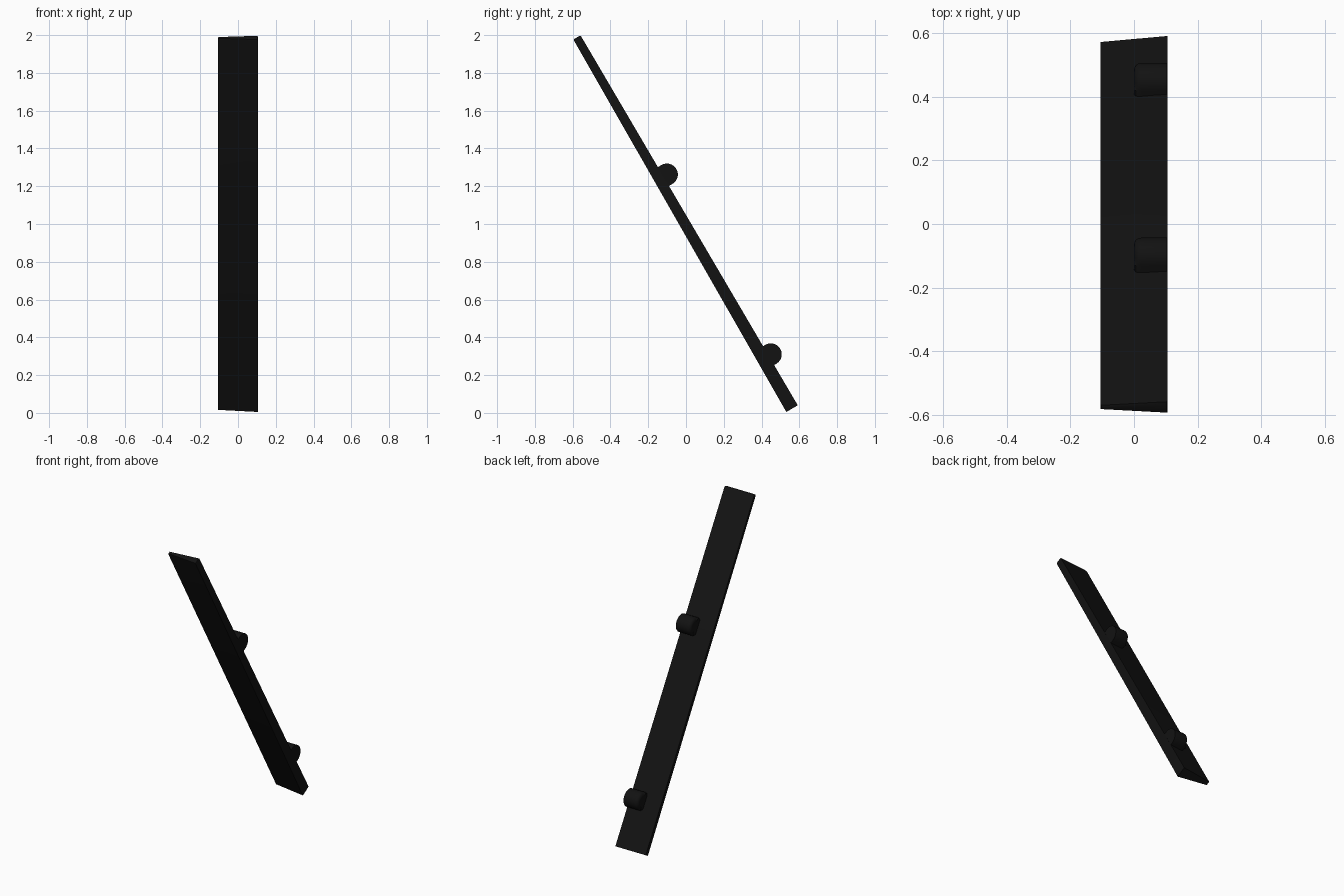
import bpy, bmesh, math
from mathutils import Vector

if "Cube" in bpy.data.objects:
    bpy.data.objects.remove(bpy.data.objects["Cube"])

mat = bpy.data.materials.new("black")
mat.diffuse_color = (0.006, 0.006, 0.006, 1)
mat.use_nodes = True
mat.node_tree.nodes["Principled BSDF"].inputs["Base Color"].default_value = mat.diffuse_color

HALF_W = 0.105
top = Vector((0, -0.5775, 1.988))
bottom = Vector((0, 0.5615, 0.0225))
along = (top - bottom).normalized()          # up the bar
out = Vector((0, along.z, -along.y))         # towards the back


def finish(bm, name):
    bmesh.ops.recalc_face_normals(bm, faces=bm.faces)
    me = bpy.data.meshes.new(name)
    bm.to_mesh(me)
    bm.free()
    ob = bpy.data.objects.new(name, me)
    bpy.context.collection.objects.link(ob)
    me.materials.append(mat)
    bpy.ops.object.select_all(action='DESELECT')
    ob.select_set(True)
    bpy.context.view_layer.objects.active = ob
    bpy.ops.object.shade_smooth_by_angle(angle=math.radians(35))


# leaning bar: wedge section, thick on the right edge, thinner towards the top
bm = bmesh.new()
rings = []
for end, thin, thick in ((bottom, 0.013, 0.035), (top, 0.009, 0.022)):
    rings.append([bm.verts.new(end + Vector((x, 0, 0)) + out * d) for x, d in
                  ((-HALF_W, -thin), (HALF_W, -thick), (HALF_W, thick), (-HALF_W, thin))])
lo, hi = rings
bm.faces.new(lo)
cap = bm.faces.new(hi)
for i in range(4):
    j = (i + 1) % 4
    bm.faces.new((lo[i], lo[j], hi[j], hi[i]))
# softened upper end
bmesh.ops.bevel(bm, geom=list(cap.edges), offset=0.007, segments=2,
                affect='EDGES', profile=0.5)
finish(bm, "leaning_bar")


# rounded half-length pegs on the back, flush with the thick edge
def peg(name, y, z, r=0.058):
    c = Vector((0, y, z))
    section = [(-r, -0.045)]
    section += [(-r * math.cos(math.pi * i / 14), r * math.sin(math.pi * i / 14))
                for i in range(15)]
    section += [(r, -0.045)]
    bm = bmesh.new()
    a, b = [[bm.verts.new(c + Vector((x, 0, 0)) + along * u + out * n)
             for u, n in section] for x in (0.0, HALF_W - 0.0005)]
    free_end = bm.faces.new(a)
    bm.faces.new(b)
    for i in range(len(a)):
        j = (i + 1) % len(a)
        bm.faces.new((a[i], a[j], b[j], b[i]))
    bmesh.ops.bevel(bm, geom=list(free_end.edges), offset=0.022, segments=4,
                    affect='EDGES', profile=0.5)
    finish(bm, name)


peg("upper_peg", -0.101, 1.262)
peg("lower_peg", 0.449, 0.31)
